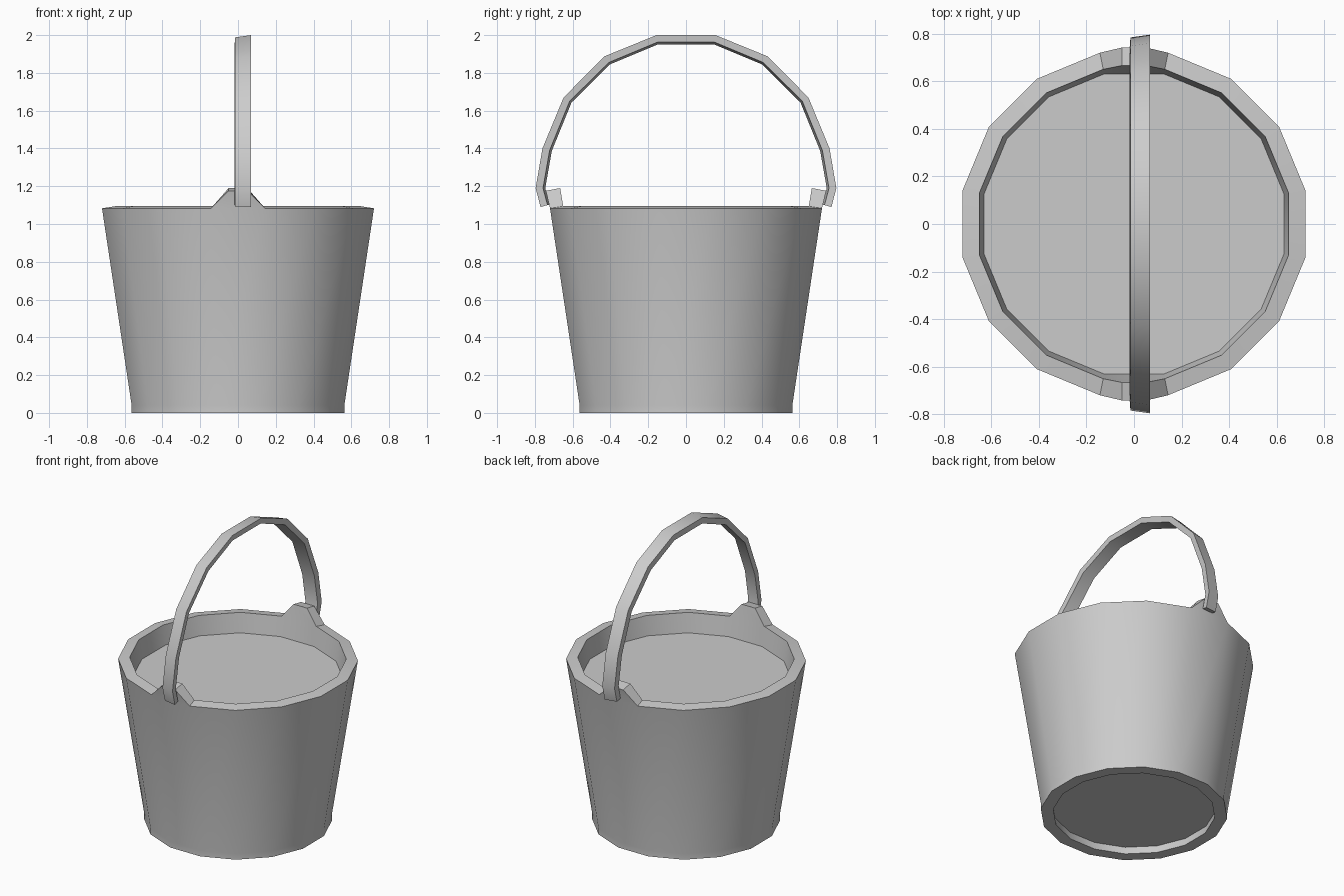
import bpy, bmesh, math

if "Cube" in bpy.data.objects:
    bpy.data.objects.remove(bpy.data.objects["Cube"])

SIDES = 16


def finish(name, bm):
    bmesh.ops.recalc_face_normals(bm, faces=bm.faces[:])
    mesh = bpy.data.meshes.new(name)
    bm.to_mesh(mesh)
    bm.free()
    obj = bpy.data.objects.new(name, mesh)
    bpy.context.collection.objects.link(obj)
    bpy.ops.object.select_all(action='DESELECT')
    obj.select_set(True)
    bpy.context.view_layer.objects.active = obj
    bpy.ops.object.shade_smooth_by_angle(angle=math.radians(30))
    return obj


def ring(bm, r, z):
    angles = [(i + 0.5) * 2 * math.pi / SIDES for i in range(SIDES)]
    return [bm.verts.new((r * math.cos(a), r * math.sin(a), z)) for a in angles]


def bridge(bm, a, b):
    n = len(a)
    return [bm.faces.new((a[i], a[(i + 1) % n], b[(i + 1) % n], b[i])) for i in range(n)]


# Bucket wall: closed profile of (radius, height), turned around z
profile = [(0.497, 0), (0.574, 0), (0.574, 0.04), (0.734, 1.083), (0.663, 1.094), (0.503, 0.05)]
bm = bmesh.new()
rings = [ring(bm, r, z) for r, z in profile]
bands = [bridge(bm, rings[i], rings[(i + 1) % len(rings)]) for i in range(len(rings))]

# Handle lugs: raise the front and back rim faces and narrow them
lugs = [f for f in bands[3] if abs(f.calc_center_median().x) < 0.01]
for face in bmesh.ops.extrude_discrete_faces(bm, faces=lugs)['faces']:
    for v in face.verts:
        outer = abs(v.co.y) > 0.69
        v.co.x = math.copysign(0.05, v.co.x)
        v.co.y = math.copysign(0.742 if outer else 0.666, v.co.y)
        v.co.z = 1.176 if outer else 1.19
finish("bucket_wall", bm)

# Base plate and surface of the contents
for name, r, z in (("bucket_base", 0.503, 0.05), ("contents_surface", 0.643, 0.965)):
    bm = bmesh.new()
    bm.faces.new(ring(bm, r, z))
    finish(name, bm)

# Handle: slightly sheared band swept along the arc, as (outer y, z, inner y, z)
half = [(0.770, 1.09, 0.733, 1.10), (0.796, 1.19, 0.757, 1.19), (0.760, 1.40, 0.722, 1.39),
        (0.648, 1.67, 0.616, 1.65), (0.431, 1.888, 0.409, 1.855), (0.156, 2.0, 0.150, 1.963)]
path = half + [(-a, b, -c, d) for a, b, c, d in reversed(half)]
bm = bmesh.new()
sections = []
for oy, oz, iy, iz in path:
    t = math.hypot(oy - iy, oz - iz)
    dy, dz = 0.012 * (iy - oy) / t, 0.012 * (iz - oz) / t
    sections.append([bm.verts.new(c) for c in (
        (0.068, oy, oz), (0.065, iy, iz),
        (-0.018, iy + dy, iz + dz), (-0.015, oy + dy, oz + dz))])
for a, b in zip(sections, sections[1:]):
    bridge(bm, a, b)
bm.faces.new(sections[0])
bm.faces.new(sections[-1])
finish("handle", bm)
